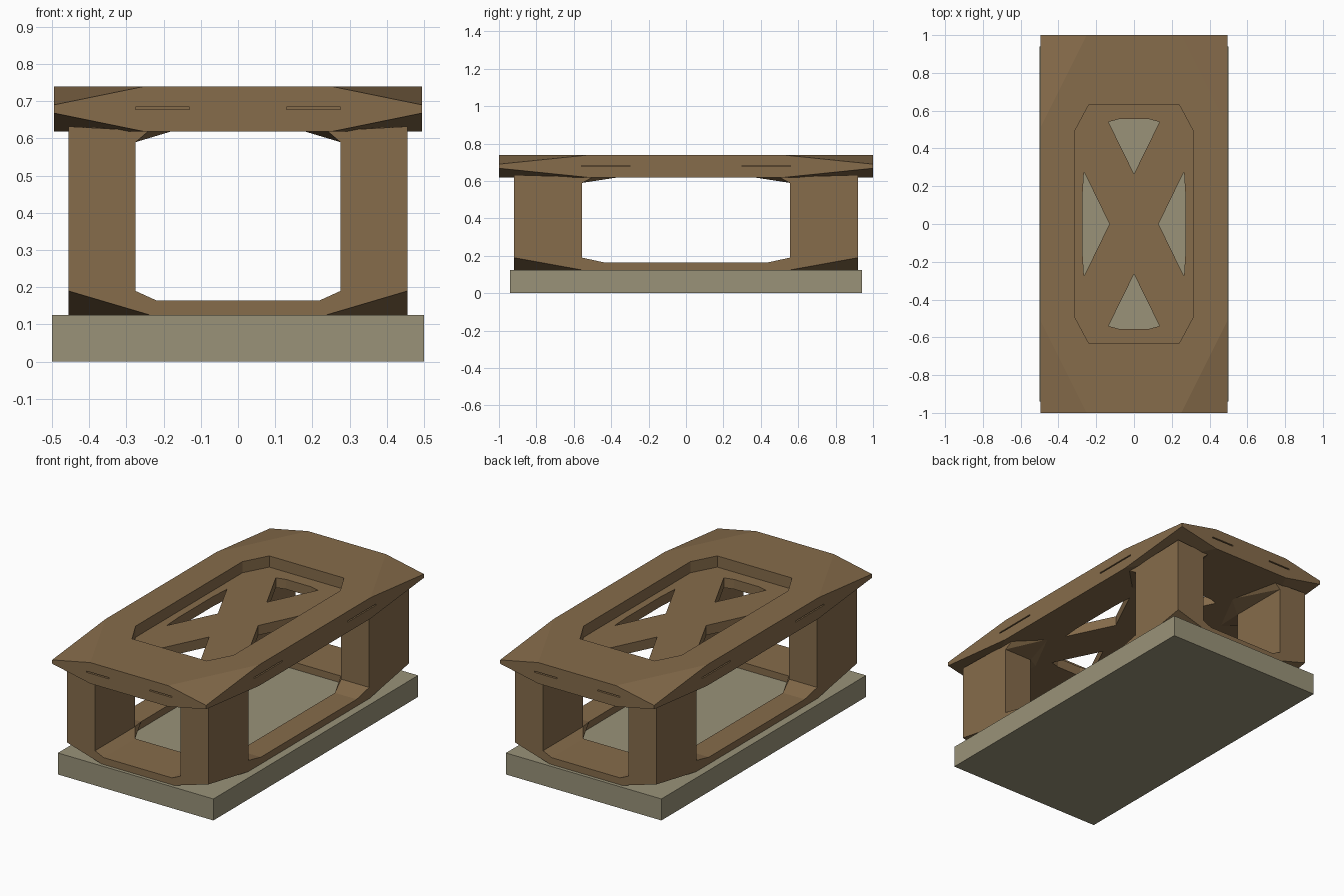
import bpy, bmesh
from mathutils import Vector

if "Cube" in bpy.data.objects:
    bpy.data.objects.remove(bpy.data.objects["Cube"])


def material(name, rgb):
    m = bpy.data.materials.new(name)
    m.diffuse_color = (*rgb, 1)
    m.use_nodes = True
    m.node_tree.nodes["Principled BSDF"].inputs["Base Color"].default_value = m.diffuse_color
    return m


BROWN = material("brown", (0.24, 0.15, 0.07))
OLIVE = material("olive", (0.32, 0.29, 0.19))


def finish(bm, name, mat):
    bmesh.ops.recalc_face_normals(bm, faces=bm.faces)
    mesh = bpy.data.meshes.new(name)
    bm.to_mesh(mesh)
    bm.free()
    ob = bpy.data.objects.new(name, mesh)
    bpy.context.collection.objects.link(ob)
    if mat:
        mesh.materials.append(mat)
    return ob


def hull(name, pts, mat=BROWN):
    bm = bmesh.new()
    for p in pts:
        bm.verts.new(p)
    r = bmesh.ops.convex_hull(bm, input=bm.verts)
    junk = {e for k in ("geom_interior", "geom_unused") for e in r[k]
            if isinstance(e, bmesh.types.BMVert)}
    bmesh.ops.delete(bm, geom=list(junk), context='VERTS')
    bmesh.ops.dissolve_limit(bm, angle_limit=0.002, verts=bm.verts, edges=bm.edges)
    return finish(bm, name, mat)


def prism(name, outline, z0, z1, mat=BROWN):
    return hull(name, [(x, y, z) for x, y in outline for z in (z0, z1)], mat)


def box(name, x0, x1, y0, y1, z0, z1, mat=BROWN):
    return prism(name, [(x0, y0), (x1, y0), (x1, y1), (x0, y1)], z0, z1, mat)


def quad_sym(pts):
    return [(sx * p[0], sy * p[1], *p[2:]) for p in pts for sx in (1, -1) for sy in (1, -1)]


def cut(target, cutter):
    cutter.hide_render = True
    mod = target.modifiers.new("cut", 'BOOLEAN')
    mod.operation = 'DIFFERENCE'
    mod.solver = 'EXACT'
    mod.object = cutter
    bpy.context.view_layer.objects.active = target
    bpy.ops.object.modifier_apply(modifier=mod.name)
    bpy.data.objects.remove(cutter)


# base slab
box("base_slab", -0.5, 0.5, -0.94, 0.94, 0, 0.125, OLIVE)

# table top with folded corners
top = hull("table_top", quad_sym([
    (0.495, 1, 0.69), (0.495, 1, 0.668),
    (0.25, 1, 0.74), (0.495, 0.51, 0.74),
    (0.25, 1, 0.618), (0.495, 0.51, 0.618)]))

# octagonal recess in the top
cut(top, prism("recess_cutter", quad_sym([(0.315, 0.49), (0.24, 0.63)]), 0.675, 0.8))

# four triangular openings
end_hole = [(0, 0.265), (0.135, 0.54), (0.08, 0.555), (-0.08, 0.555), (-0.135, 0.54)]
side_hole = [(0.13, 0), (0.265, 0.277), (0.272, 0.16), (0.272, -0.16), (0.265, -0.277)]
for s in (1, -1):
    cut(top, prism("end_hole_cutter", [(x, s * y) for x, y in end_hole], 0.5, 0.8))
    cut(top, prism("side_hole_cutter", [(s * x, y) for x, y in side_hole], 0.5, 0.8))

# thin slits in the rim
for sx in (1, -1):
    for sy in (1, -1):
        xs = sorted((sx * 0.13, sx * 0.275))
        ys = sorted((sy * 0.97, sy * 1.1))
        cut(top, box("slit_cutter", *xs, *ys, 0.677, 0.684))
        xs = sorted((sx * 0.465, sx * 0.6))
        ys = sorted((sy * 0.3, sy * 0.56))
        cut(top, box("slit_cutter", *xs, *ys, 0.677, 0.684))

# legs with flared feet and heads
leg = [(0.275, 0.555), (0.455, 0.555), (0.455, 0.92), (0.275, 0.92)]
foot = [(*p, 0.19) for p in leg] + [
    (0.235, 0.92, 0.125), (0.455, 0.56, 0.125), (0.24, 0.63, 0.125), (0.315, 0.49, 0.125),
    (0.22, 0.92, 0.165), (0.22, 0.63, 0.165), (0.455, 0.44, 0.165), (0.315, 0.44, 0.165)]
head = [(*p, 0.59) for p in leg] + [
    (0.455, 0.92, 0.632), (0.24, 0.92, 0.62), (0.175, 0.63, 0.62),
    (0.455, 0.5, 0.62), (0.315, 0.36, 0.62)]
for sy, end in ((-1, "front"), (1, "back")):
    for sx, side in ((-1, "left"), (1, "right")):
        flip = lambda pts: [(sx * p[0], sy * p[1], *p[2:]) for p in pts]
        prism(f"{end}_{side}_leg", flip(leg), 0.19, 0.59)
        hull(f"{end}_{side}_foot", flip(foot))
        hull(f"{end}_{side}_head", flip(head))

# lower rails joining the feet
for s, end, side in ((-1, "front", "left"), (1, "back", "right")):
    box(f"{end}_rail", -0.235, 0.235, *sorted((s * 0.63, s * 0.92)), 0.125, 0.165)
    box(f"{side}_rail", *sorted((s * 0.315, s * 0.455)), -0.56, 0.56, 0.125, 0.165)
